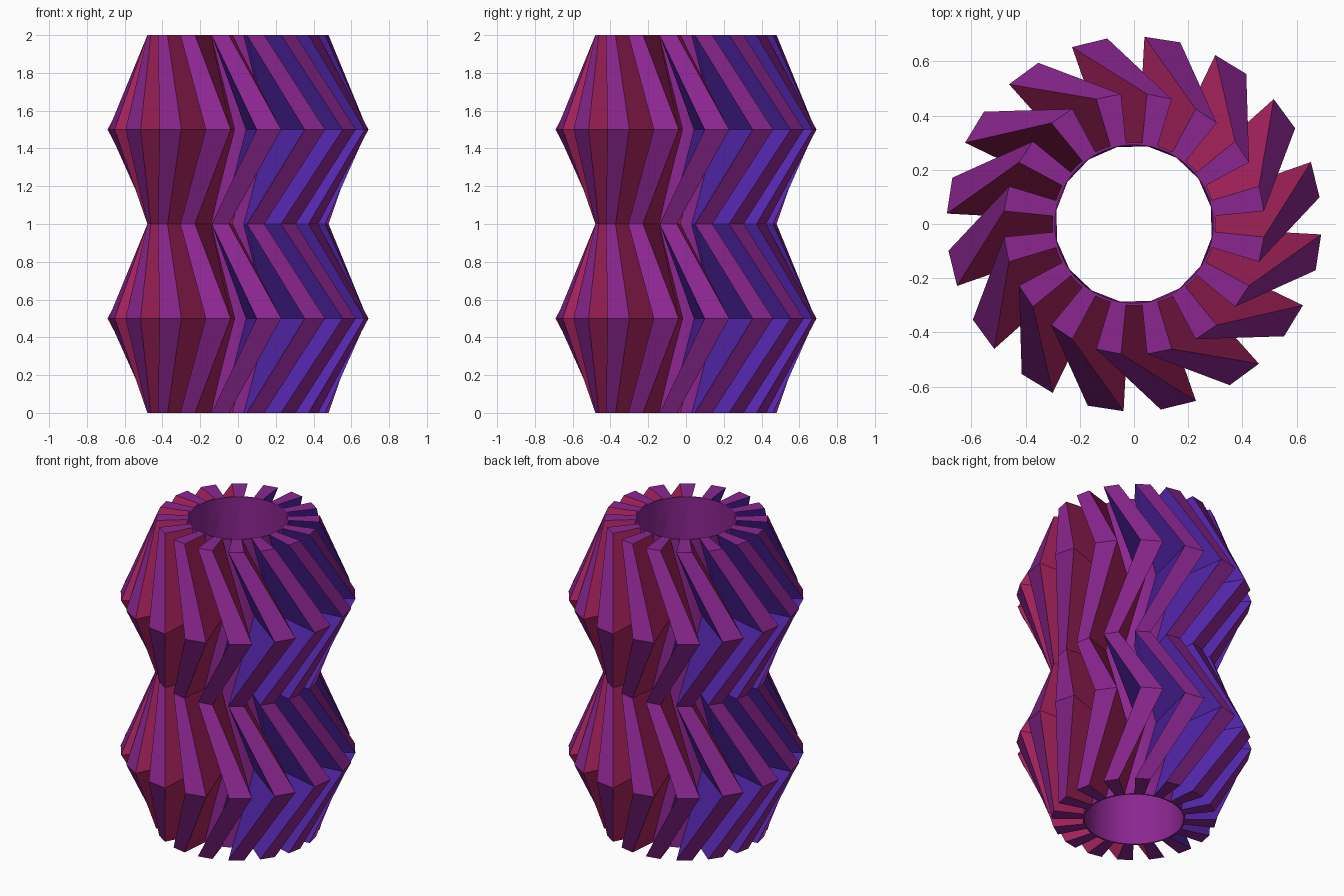
import bpy, bmesh, math

if "Cube" in bpy.data.objects:
    bpy.data.objects.remove(bpy.data.objects["Cube"])

FINS = 16
TWIST = math.radians(25)          # fins swing counter-clockwise at the two bulges
HALF = math.radians(5.55)         # half of a fin's angular width
INNER = 0.30
LEVELS = [(0.0, 0.482, 0), (0.5, 0.692, 1), (1.0, 0.482, 0), (1.5, 0.692, 1), (2.0, 0.482, 0)]


def material(name, rgb):
    m = bpy.data.materials.new(name)
    m.diffuse_color = (*rgb, 1)
    m.use_nodes = True
    m.node_tree.nodes["Principled BSDF"].inputs["Base Color"].default_value = m.diffuse_color
    return m


purple = material("purple", (0.26, 0.019, 0.28))
red = material("crimson", (0.40, 0.017, 0.114))
blue = material("indigo", (0.09, 0.02, 0.42))


def finish(bm, name, mats):
    bmesh.ops.recalc_face_normals(bm, faces=bm.faces[:])
    me = bpy.data.meshes.new(name)
    bm.to_mesh(me)
    bm.free()
    for m in mats:
        me.materials.append(m)
    ob = bpy.data.objects.new(name, me)
    bpy.context.collection.objects.link(ob)
    return ob


def polar(r, a, z):
    return (r * math.cos(a), r * math.sin(a), z)


# zigzag fins: purple outside and ends, crimson on one flank, indigo on the other
bm = bmesh.new()
for i in range(FINS):
    centre = 2 * math.pi * (i + 0.5) / FINS
    rings = []
    for z, r, t in LEVELS:
        a = centre + t * TWIST
        corners = [(INNER, a - HALF), (r, a - HALF), (r, a + HALF), (INNER, a + HALF)]
        rings.append([bm.verts.new(polar(rr, aa, z)) for rr, aa in corners])
    for lo, hi in zip(rings, rings[1:]):
        for k, mat in enumerate((2, 0, 1, 0)):
            n = (k + 1) % 4
            bm.faces.new((lo[k], lo[n], hi[n], hi[k])).material_index = mat
    bm.faces.new(rings[0][::-1])
    bm.faces.new(rings[-1])
finish(bm, "zigzag_fins", (purple, red, blue))

# smooth central tube
SEG = 96
bm = bmesh.new()
profile = [(0.292, 0), (0.301, 0), (0.301, 2), (0.292, 2)]
cols = [[bm.verts.new(polar(r, 2 * math.pi * s / SEG, z)) for r, z in profile] for s in range(SEG)]
for s in range(SEG):
    a, b = cols[s], cols[(s + 1) % SEG]
    for k in range(4):
        n = (k + 1) % 4
        bm.faces.new((a[k], b[k], b[n], a[n])).smooth = k in (1, 3)
tube = finish(bm, "central_tube", (purple,))
bpy.context.view_layer.objects.active = tube
tube.select_set(True)
bpy.ops.object.shade_smooth_by_angle(angle=math.radians(30))
